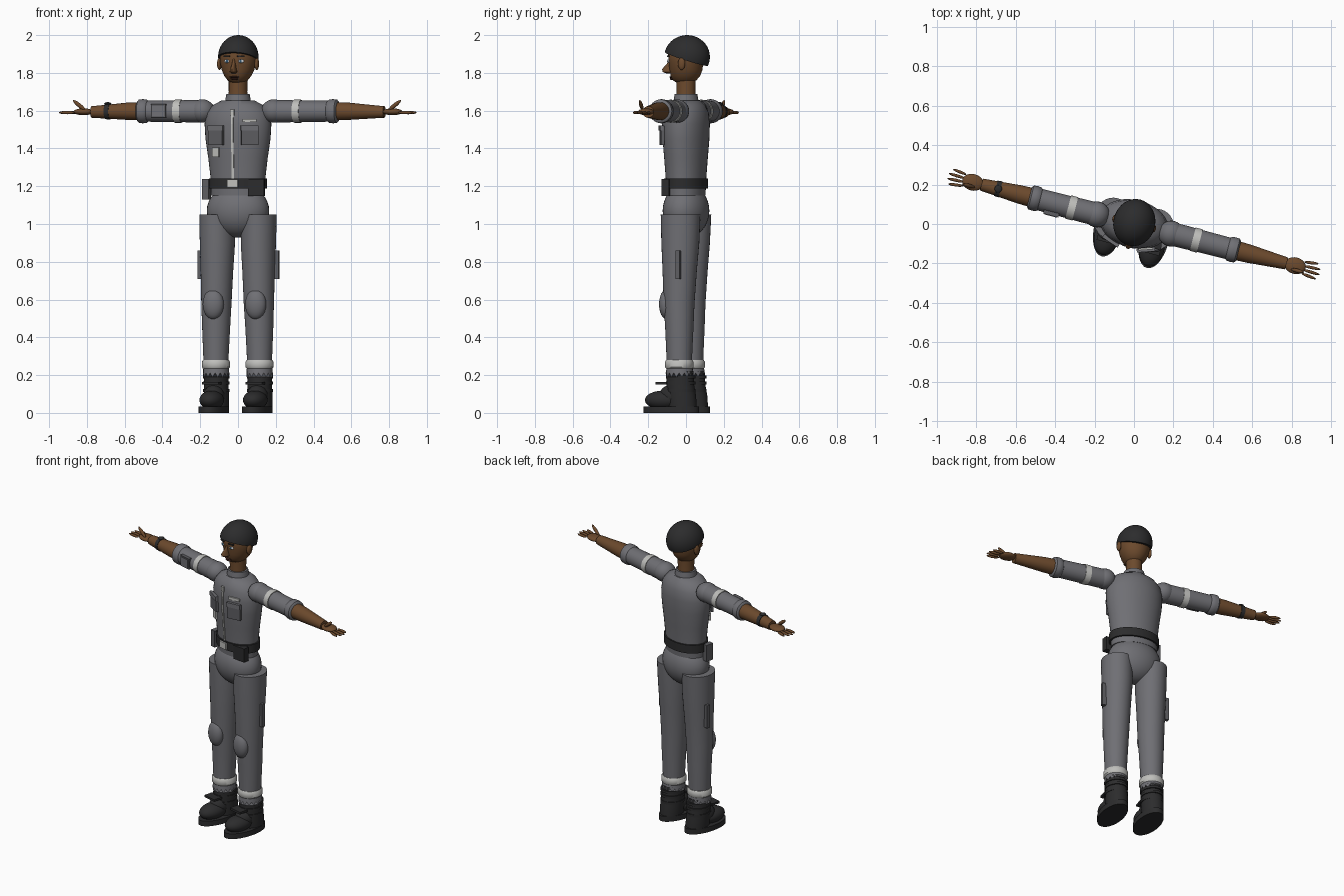
import bpy, bmesh, math
from mathutils import Matrix, Vector

if "Cube" in bpy.data.objects:
    bpy.data.objects.remove(bpy.data.objects["Cube"])

TURN = Matrix.Rotation(math.radians(-14.5), 4, 'Z')  # whole figure is turned


def material(name, r, g, b):
    m = bpy.data.materials.new(name)
    m.diffuse_color = (r, g, b, 1)
    m.use_nodes = True
    m.node_tree.nodes["Principled BSDF"].inputs["Base Color"].default_value = m.diffuse_color
    return m


CLOTH = material("grey_cloth", 0.16, 0.16, 0.175)
POCKET = material("dark_grey_cloth", 0.11, 0.11, 0.12)
BLACK = material("black_leather", 0.025, 0.025, 0.026)
SKIN = material("brown_skin", 0.15, 0.068, 0.026)
LIPS = material("dark_brown", 0.05, 0.018, 0.012)
SILVER = material("light_grey", 0.52, 0.52, 0.50)
WHITE = material("eye_white", 0.75, 0.75, 0.75)
IRIS = material("blue_iris", 0.03, 0.09, 0.16)


def finish(bm, name, mat, side=1, smooth=True):
    """Mirror if wanted, turn the part and put it in the scene."""
    if side < 0:
        bm.transform(Matrix.Scale(-1, 4, (1, 0, 0)))
    bmesh.ops.recalc_face_normals(bm, faces=bm.faces)
    bm.transform(TURN)
    me = bpy.data.meshes.new(name)
    bm.to_mesh(me)
    bm.free()
    me.materials.append(mat)
    ob = bpy.data.objects.new(name, me)
    bpy.context.collection.objects.link(ob)
    if smooth:
        bpy.ops.object.select_all(action='DESELECT')
        ob.select_set(True)
        bpy.context.view_layer.objects.active = ob
        bpy.ops.object.shade_smooth_by_angle(angle=math.radians(40))
    return ob


def loft(name, rings, mat, side=1, axis='z', n=32, jag=0.0):
    """Skin elliptical rings (position, centre u, centre v, radius u, radius v)."""
    bm = bmesh.new()
    loops = []
    for k, (w, cu, cv, ru, rv) in enumerate(rings):
        loop = []
        for i in range(n):
            a = 2 * math.pi * i / n
            u, v = cu + ru * math.cos(a), cv + rv * math.sin(a)
            h = w + (jag if k == 0 and i % 2 else 0)
            loop.append(bm.verts.new((u, v, h) if axis == 'z' else (h, u, v)))
        loops.append(loop)
    for a, b in zip(loops, loops[1:]):
        for i in range(n):
            j = (i + 1) % n
            bm.faces.new((a[i], a[j], b[j], b[i]))
    bm.faces.new(loops[0][::-1])
    bm.faces.new(loops[-1])
    return finish(bm, name, mat, side)


def ball(name, loc, size, mat, side=1, rot=Matrix(), seg=24, cut=None):
    """Ellipsoid, optionally cut by a plane (point, normal)."""
    bm = bmesh.new()
    bmesh.ops.create_uvsphere(bm, u_segments=seg, v_segments=max(8, seg // 2), radius=1)
    bm.transform(Matrix.Translation(loc) @ rot @ Matrix.Diagonal((*size, 1)))
    if cut:
        bmesh.ops.bisect_plane(bm, geom=bm.verts[:] + bm.edges[:] + bm.faces[:],
                               plane_co=cut[0], plane_no=cut[1], clear_inner=True)
        bmesh.ops.holes_fill(bm, edges=bm.edges[:], sides=0)
    return finish(bm, name, mat, side)


def box(name, loc, half, mat, side=1, yaw=0.0, pitch=0.0):
    bm = bmesh.new()
    bmesh.ops.create_cube(bm, size=2)
    rot = Matrix.Rotation(math.radians(yaw), 4, 'Z') @ Matrix.Rotation(math.radians(pitch), 4, 'X')
    bm.transform(Matrix.Translation(loc) @ rot @ Matrix.Diagonal((*half, 1)))
    return finish(bm, name, mat, side, smooth=False)


# Torso, collar and hips
TORSO = [(1.15, .145, .100), (1.24, .147, .104), (1.35, .160, .112), (1.45, .175, .120),
         (1.53, .180, .122), (1.59, .168, .116), (1.63, .135, .098), (1.655, .085, .072)]
loft("torso", [(z, 0, 0, a, b) for z, a, b in TORSO], CLOTH, n=40)
loft("collar", [(1.64, 0, 0, .070, .068), (1.665, 0, 0, .066, .064), (1.688, 0, 0, .062, .060)], CLOTH)
ball("hips", (0, 0, 1.07), (.168, .120, .142), CLOTH, seg=36)

# Belt with buckle and pouches
loft("belt", [(1.187, 0, 0, .157, .113), (1.242, 0, 0, .157, .113)], BLACK, n=40)
box("belt_buckle", (0, -.114, 1.214), (.029, .008, .021), SILVER)
box("belt_pouch", (.120, -.078, 1.193), (.043, .020, .045), BLACK, yaw=8)
box("belt_radio", (-.163, -.035, 1.183), (.017, .026, .054), POCKET)

# Zip running down the chest
front = [(z, -b) for z, a, b in TORSO[1:6]]
for (z0, y0), (z1, y1) in zip(front, front[1:]):
    tilt = math.degrees(math.atan2(-(y1 - y0), z1 - z0))
    box("zip", (0, (y0 + y1) / 2 - .001, (z0 + z1) / 2),
        (.006, .004, math.hypot(z1 - z0, y1 - y0) / 2), SILVER, pitch=tilt)
box("zip_pull", (0, -.121, 1.59), (.010, .006, .015), SILVER)

# Chest pockets, name strip and badge
for s in (-1, 1):
    box("chest_pocket", (.092, -.108, 1.468), (.045, .009, .050), POCKET, s, yaw=19)
    box("pocket_flap", (.092, -.113, 1.508), (.047, .009, .014), CLOTH, s, yaw=19)
box("name_strip", (.090, -.107, 1.548), (.037, .005, .009), SILVER, yaw=19)
box("badge", (-.095, -.099, 1.380), (.020, .006, .025), SILVER, yaw=-19)

for s in (-1, 1):
    # Sleeves and arms
    ball("shoulder", (.195, 0, 1.598), (.066, .066, .062), CLOTH, s)
    AZ = 1.597
    loft("sleeve", [(x, 0, AZ, r, r) for x, r in
                    ((.17, .058), (.25, .059), (.36, .057), (.45, .056), (.54, .055))], CLOTH, s, 'x')
    loft("sleeve_band", [(x, 0, AZ, .061, .061) for x in (.308, .345)], SILVER, s, 'x')
    loft("sleeve_cuff", [(x, 0, AZ, r, r) for x, r in
                         ((.492, .055), (.500, .062), (.520, .064), (.540, .062), (.548, .052))], CLOTH, s, 'x')
    loft("forearm", [(x, 0, z, r, r * .98) for x, z, r in
                     ((.50, AZ, .050), (.60, AZ, .047), (.70, 1.595, .039), (.80, 1.593, .031))], SKIN, s, 'x')
    # Hands: flat palm, four spread fingers, raised thumb
    ball("palm", (.845, 0, 1.594), (.055, .042, .018), SKIN, s)
    for i, y in enumerate((-.030, -.010, .010, .030)):
        length = (.040, .046, .045, .037)[i]
        ball("finger", (.885 + length, y * 1.15, 1.590), (length, .008, .009), SKIN, s,
             Matrix.Rotation(y * 4, 4, 'Z'), seg=12)
    ball("thumb", (.862, -.022, 1.628), (.044, .010, .011), SKIN, s,
         Matrix.Rotation(math.radians(-38), 4, 'Y'), seg=12)

    # Trouser legs with knee pads, side pockets and ankle bands
    loft("trouser_leg", [(z, cx, cy, rx, ry) for z, cx, cy, rx, ry in (
        (.23, .119, -.006, .064, .066), (.32, .119, -.006, .068, .069), (.45, .118, -.006, .074, .075),
        (.58, .116, -.008, .080, .082), (.75, .114, -.005, .086, .091), (.90, .112, -.002, .093, .101),
        (1.05, .114, 0, .094, .106))], CLOTH, s)
    ball("knee_pad", (.116, -.075, .575), (.057, .040, .080), CLOTH, s)
    box("thigh_pocket", (.191, .012, .785), (.031, .011, .075), POCKET, s)
    loft("ankle_band", [(.234, .119, -.006, .068, .070), (.242, .119, -.006, .075, .076),
                        (.270, .119, -.006, .075, .076), (.280, .119, -.006, .068, .070)], SILVER, s)
    loft("trouser_hem", [(.190, .119, -.004, .070, .074), (.240, .119, -.004, .067, .069)],
         CLOTH, s, jag=.022)

    # Boots: sole, shaft, toe and straps
    loft("boot_sole", [(0, .119, -.050, .074, .150), (.034, .119, -.050, .074, .150)], BLACK, s)
    loft("boot_shaft", [(.03, .119, .010, .064, .078), (.09, .119, .006, .066, .078),
                        (.15, .119, 0, .064, .073), (.222, .119, -.002, .066, .071)], BLACK, s)
    ball("boot_toe", (.119, -.095, .068), (.063, .098, .050), BLACK, s)
    ball("boot_instep", (.119, -.045, .090), (.056, .070, .060), BLACK, s)
    for z in (.118, .158, .190):
        loft("boot_strap", [(z - .008, .119, .002, .069, .078), (z + .008, .119, .002, .069, .078)], BLACK, s)
    box("boot_lace", (.119, -.095, .156), (.045, .030, .007), BLACK, s)

    # Ears, eyes and brows
    ball("ear", (.102, .002, 1.848), (.012, .020, .033), SKIN, s, seg=16)
    ball("eye", (.037, -.083, 1.862), (.017, .008, .010), WHITE, s, seg=16)
    ball("iris", (.037, -.089, 1.862), (.0075, .004, .0085), IRIS, s, seg=12)
    box("eyebrow", (.038, -.088, 1.888), (.019, .006, .004), BLACK, s, yaw=18)

# Shoulder patch and wristwatch on one arm
box("arm_patch", (-.420, -.054, 1.599), (.040, .010, .035), POCKET)
box("arm_patch_face", (-.420, -.063, 1.599), (.032, .004, .027), CLOTH)
loft("watch_strap", [(-.725, 0, 1.595, .040, .040), (-.700, 0, 1.595, .042, .042)], BLACK, axis='x')
ball("watch_face", (-.712, 0, 1.637), (.019, .019, .008), BLACK)

# Neck, head, nose and mouth
loft("neck", [(1.65, 0, 0, .052, .052), (1.70, 0, 0, .049, .050), (1.78, 0, 0, .049, .052)], SKIN)
loft("head", [(1.748, 0, -.010, .034, .040), (1.760, 0, -.007, .052, .062), (1.785, 0, -.003, .072, .079),
              (1.815, 0, 0, .086, .087), (1.860, 0, 0, .097, .092), (1.920, 0, 0, .096, .096),
              (1.955, 0, 0, .075, .075)], SKIN, n=36)
loft("nose", [(1.796, 0, -.088, .010, .018), (1.806, 0, -.094, .019, .034), (1.820, 0, -.096, .015, .035),
              (1.850, 0, -.088, .009, .015), (1.880, 0, -.084, .006, .008)], SKIN, n=16)
ball("upper_lip", (0, -.079, 1.778), (.027, .011, .005), LIPS, seg=16)
ball("lower_lip", (0, -.076, 1.768), (.021, .012, .006), LIPS, seg=16)

# Rounded cap, tilted down at the back
ball("cap", (0, .006, 1.885), (.106, .122, .115), BLACK, seg=40,
     cut=(Vector((0, 0, 1.874)), Vector((0, .32, 1)).normalized()))
